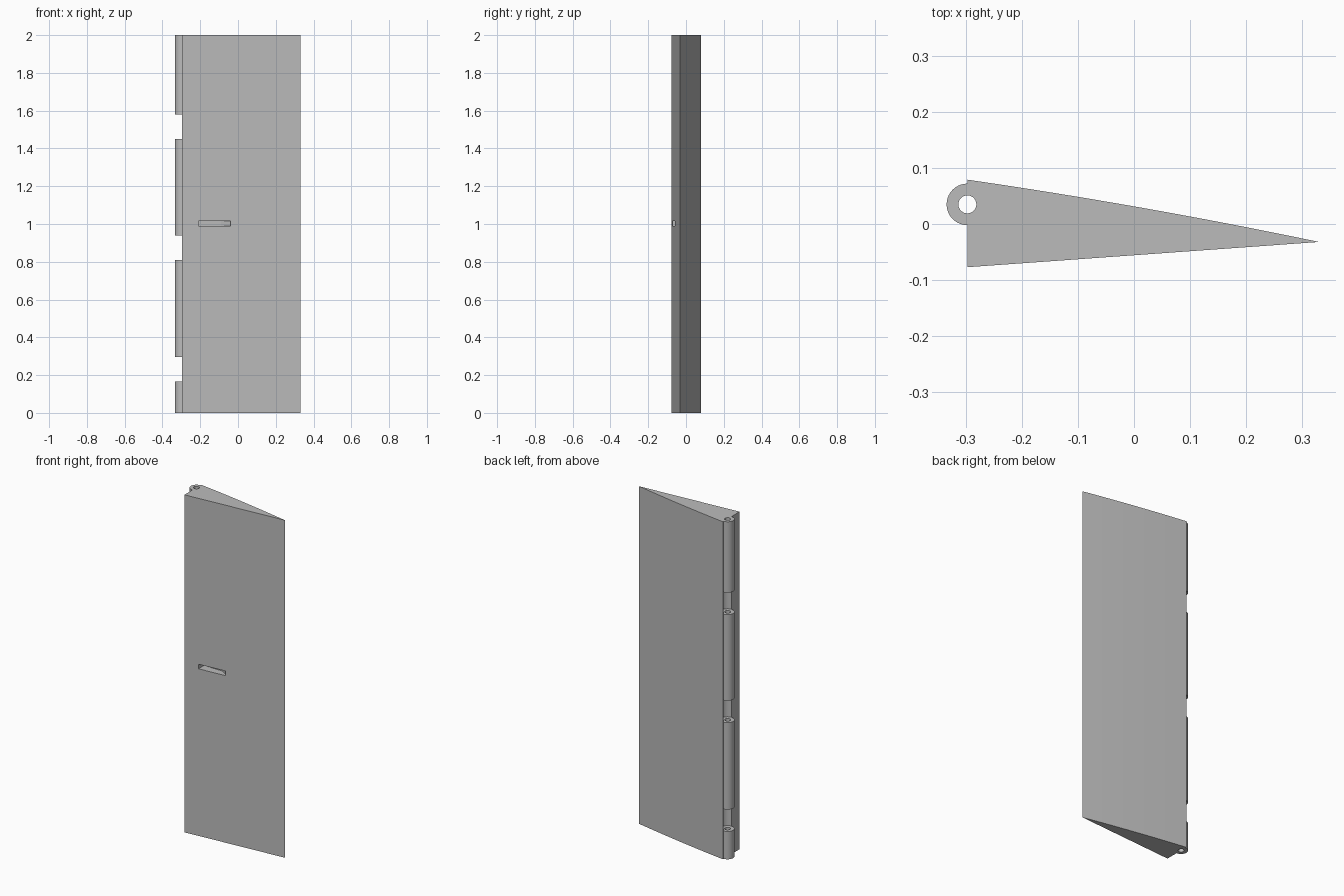
import bpy, bmesh, math

cube = bpy.data.objects.get("Cube")
if cube:
    bpy.data.objects.remove(cube, do_unlink=True)

grey = bpy.data.materials.new("light_grey")
grey.use_nodes = True
colour = (0.5, 0.5, 0.5, 1)
grey.diffuse_color = colour
grey.node_tree.nodes["Principled BSDF"].inputs["Base Color"].default_value = colour

HINGE = (-0.297, 0.035)
HEIGHT = 2.0
GAPS = [(0.165, 0.295), (0.81, 0.94), (1.45, 1.58)]


def prism(name, outline, z0, z1):
    """Extrude a flat outline from z0 to z1."""
    bm = bmesh.new()
    base = bm.faces.new([bm.verts.new((x, y, z0)) for x, y in outline])
    top = bmesh.ops.extrude_face_region(bm, geom=[base])["geom"]
    verts = [v for v in top if isinstance(v, bmesh.types.BMVert)]
    bmesh.ops.translate(bm, verts=verts, vec=(0, 0, z1 - z0))
    bmesh.ops.recalc_face_normals(bm, faces=bm.faces)
    mesh = bpy.data.meshes.new(name)
    bm.to_mesh(mesh)
    bm.free()
    mesh.materials.append(grey)
    obj = bpy.data.objects.new(name, mesh)
    bpy.context.collection.objects.link(obj)
    return obj


def circle(radius, n=40):
    return [(HINGE[0] + radius * math.cos(2 * math.pi * i / n),
             HINGE[1] + radius * math.sin(2 * math.pi * i / n)) for i in range(n)]


def combine(target, tool, operation):
    """Apply a boolean and discard the tool."""
    mod = target.modifiers.new(operation, 'BOOLEAN')
    mod.object, mod.operation, mod.solver = tool, operation, 'EXACT'
    bpy.context.view_layer.objects.active = target
    bpy.ops.object.modifier_apply(modifier=mod.name)
    bpy.data.objects.remove(tool, do_unlink=True)


# Tapered panel: straight front, slightly bowed back
lead, tail = -0.297, 0.33
back = []
for i in range(13):
    t = i / 12
    back.append((tail + (lead - tail) * t,
                 -0.032 + 0.111 * t + 0.020 * t * (1 - t)))
panel = prism("hinged_panel", [(lead, -0.077)] + back, 0, HEIGHT)

# Recesses between the hinge knuckles
for z0, z1 in GAPS:
    combine(panel, prism("recess_cutter", circle(0.038), z0, z1), 'DIFFERENCE')

# Hinge knuckles
edges = [0] + [z for gap in GAPS for z in gap] + [HEIGHT]
for z0, z1 in zip(edges[::2], edges[1::2]):
    combine(panel, prism("hinge_knuckle", circle(0.037), z0, z1), 'UNION')

# Pin bore through the whole hinge
combine(panel, prism("bore_cutter", circle(0.016), -0.1, HEIGHT + 0.1), 'DIFFERENCE')

# Horn slot in the front face, with a sloping end
slot = [(-0.21, -0.1), (-0.04, -0.1), (-0.04, -0.05), (-0.09, -0.02), (-0.21, -0.02)]
combine(panel, prism("slot_cutter", slot, 0.99, 1.017), 'DIFFERENCE')

bpy.ops.object.select_all(action='DESELECT')
panel.select_set(True)
bpy.context.view_layer.objects.active = panel
bpy.ops.object.shade_smooth_by_angle(angle=math.radians(30))
